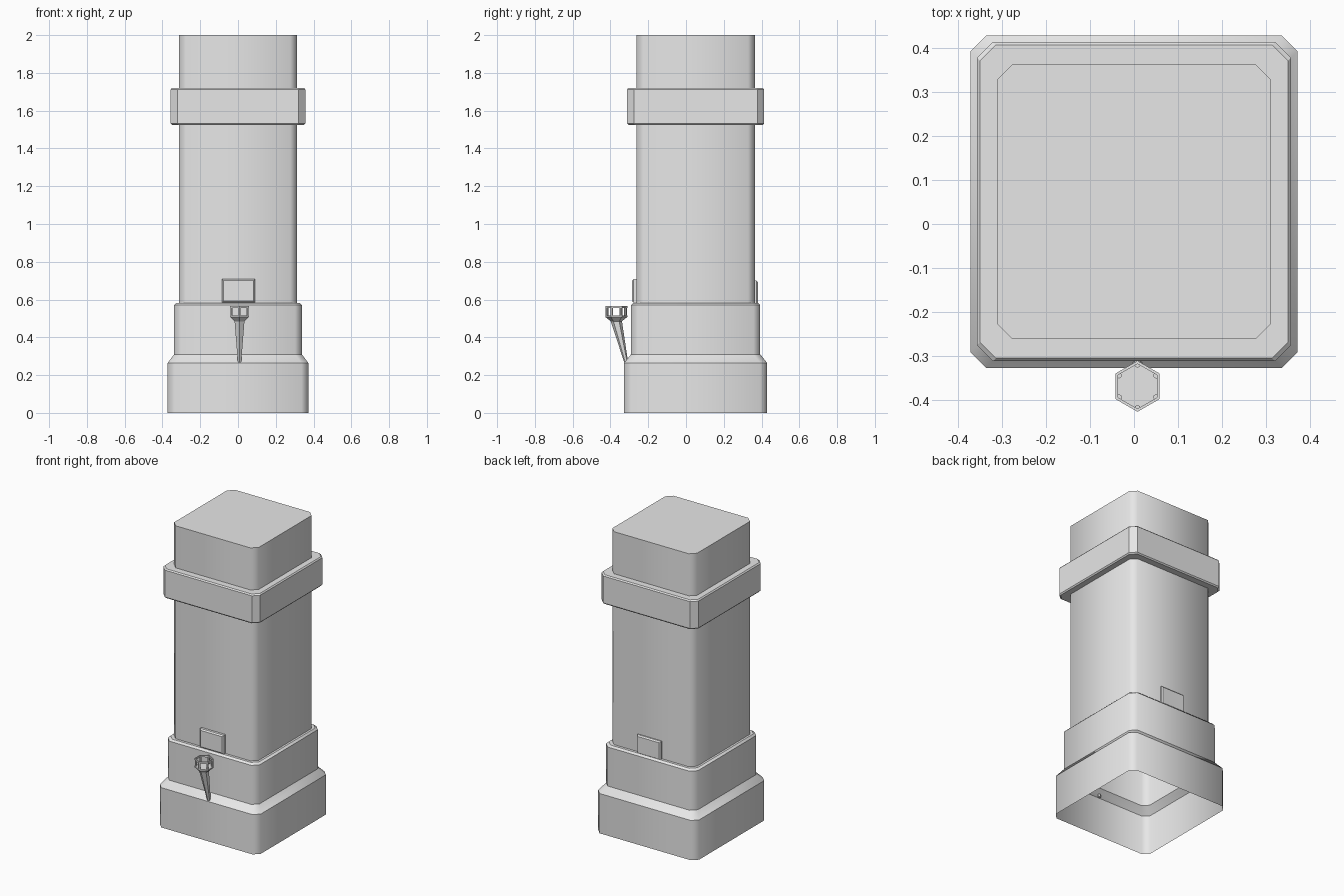
import bpy, bmesh, math
from mathutils import Matrix, Vector

cube = bpy.data.objects.get("Cube")
if cube:
    bpy.data.objects.remove(cube)

stone = bpy.data.materials.new("plain grey")
stone.use_nodes = True
grey = (0.8, 0.8, 0.8, 1)
stone.diffuse_color = grey
stone.node_tree.nodes["Principled BSDF"].inputs["Base Color"].default_value = grey

CY = 0.051           # the column sits behind the torch
CHAMFER = 0.036


def finish(name, bm):
    mesh = bpy.data.meshes.new(name)
    bm.to_mesh(mesh)
    bm.free()
    mesh.materials.append(stone)
    ob = bpy.data.objects.new(name, mesh)
    bpy.context.collection.objects.link(ob)
    return ob


def chamfered(hx, hy, z):
    """Ring of a square with cut corners."""
    c = CHAMFER
    quarter = [(hx, hy - c), (hx - c, hy)]
    pts = quarter + [(-x, y) for x, y in reversed(quarter)]
    pts += [(-x, -y) for x, y in pts]
    return [Vector((x, y + CY, z)) for x, y in pts]


def hexagon(x, y, z, r):
    """Hexagon ring with a corner pointing forward."""
    return [Vector((x + r * math.sin(k * math.pi / 3),
                    y - r * math.cos(k * math.pi / 3), z)) for k in range(6)]


def loft(name, rings, bottom=False, top=False, closed=False, smooth=False):
    """Skin a stack of rings; smooth rounds the corners but keeps ring edges sharp."""
    bm = bmesh.new()
    loops = [[bm.verts.new(p) for p in ring] for ring in rings]
    n = len(loops[0])
    pairs = list(zip(loops, loops[1:]))
    if closed:
        pairs.append((loops[-1], loops[0]))
    for a, b in pairs:
        for i in range(n):
            j = (i + 1) % n
            face = bm.faces.new((a[i], a[j], b[j], b[i]))
            face.smooth = smooth
    if bottom:
        bm.faces.new(loops[0][::-1])
    if top:
        bm.faces.new(loops[-1])
    for loop in loops:
        for i in range(n):
            edge = bm.edges.get((loop[i], loop[(i + 1) % n]))
            edge.smooth = False
    return finish(name, bm)


def plate(name, x, y, z, w, h, depth, side):
    """Shallow panel on the shaft, chamfered on its outer face."""
    bm = bmesh.new()
    bmesh.ops.create_cube(bm, size=1, matrix=Matrix.Translation((x, y + side * depth / 2, z))
                          @ Matrix.Diagonal((w, depth, h, 1)))
    outer = [e for e in bm.edges if all((v.co.y - y) * side > depth / 2 for v in e.verts)]
    bmesh.ops.bevel(bm, geom=outer, offset=0.008, segments=1, affect='EDGES')
    return finish(name, bm)


# Hollow pillar: plinth, slope, middle tier, ledge and shaft
pillar_profile = [(0.372, 0.378, 0), (0.372, 0.378, 0.265), (0.338, 0.342, 0.31),
                  (0.338, 0.342, 0.57), (0.326, 0.33, 0.582),
                  (0.312, 0.313, 0.582), (0.312, 0.313, 2)]
loft("pillar", [chamfered(*p) for p in pillar_profile], top=True, smooth=True)

# Flat-sided band around the shaft
band_profile = [(0.312, 0.313, 1.525), (0.35, 0.356, 1.525), (0.357, 0.363, 1.533),
                (0.357, 0.363, 1.712), (0.35, 0.356, 1.72), (0.312, 0.313, 1.72)]
loft("band", [chamfered(*p) for p in band_profile])

# Panels at the foot of the shaft
plate("front_panel", 0.003, -0.25, 0.646, 0.175, 0.125, 0.036, -1)
plate("back_panel", 0.01, 0.355, 0.638, 0.175, 0.125, 0.026, 1)

# Torch: leaning handle that widens into a bowl
TX, TY = 0.008, -0.369
loft("torch_handle", [hexagon(TX, -0.316, 0.265, 0.01), hexagon(TX, TY, 0.485, 0.03),
                      hexagon(TX, TY, 0.508, 0.058), hexagon(TX, TY, 0.516, 0.058)],
     bottom=True, top=True)

# Torch rim
loft("torch_rim", [hexagon(TX, TY, 0.555, 0.058), hexagon(TX, TY, 0.567, 0.058),
                   hexagon(TX, TY, 0.567, 0.051), hexagon(TX, TY, 0.555, 0.051)], closed=True)

# Posts holding the rim
for k, p in enumerate(hexagon(TX, TY, 0.513, 0.049)):
    loft(f"torch_post_{k + 1}", [hexagon(p.x, p.y, 0.513, 0.007),
                                 hexagon(p.x, p.y, 0.558, 0.007)], bottom=True, top=True)
